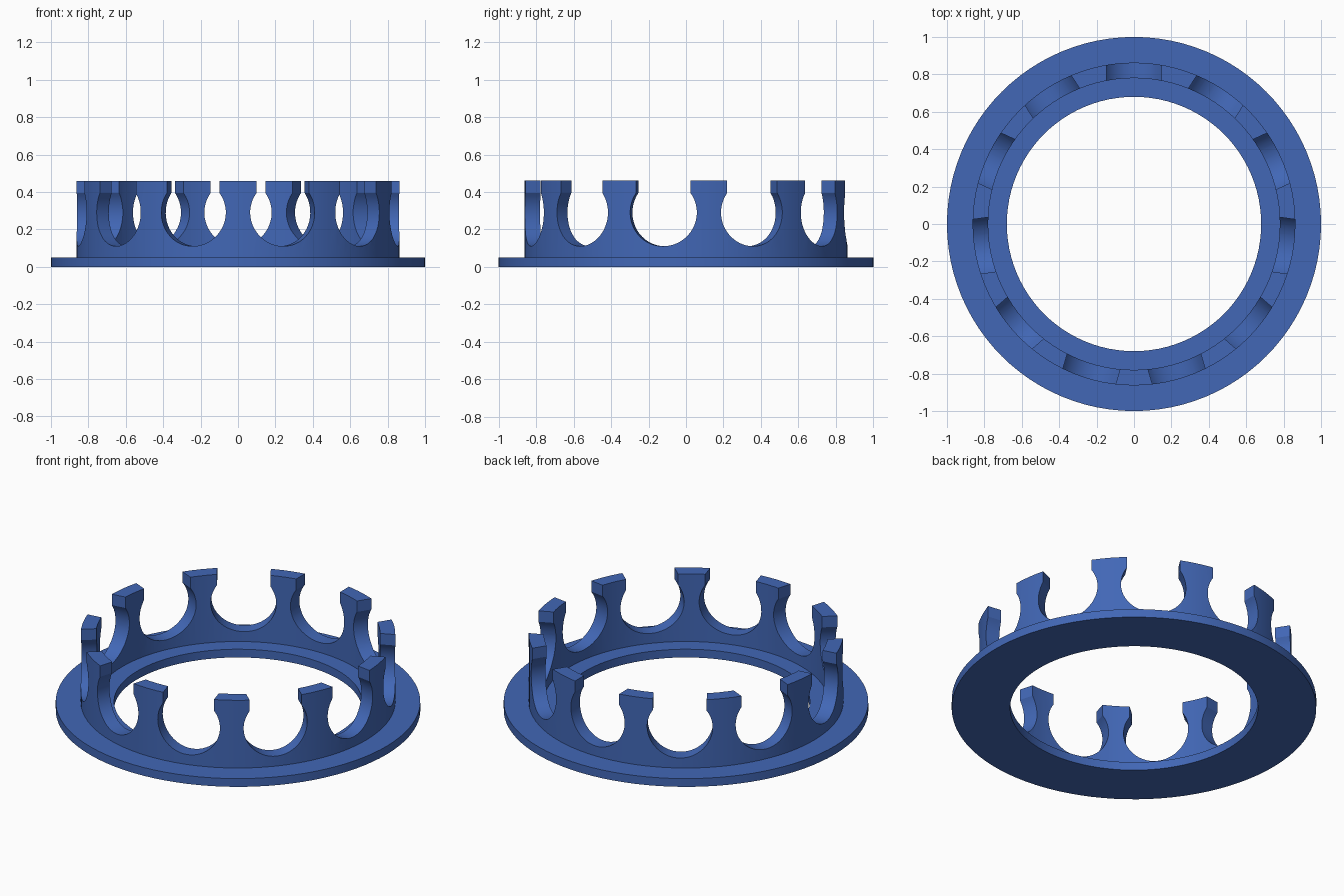
import bpy, bmesh, math
from mathutils import Matrix, Vector

if "Cube" in bpy.data.objects:
    bpy.data.objects.remove(bpy.data.objects["Cube"])

SEGMENTS = 96
SLOTS = 11

blue = bpy.data.materials.new("blue")
blue.diffuse_color = (0.054, 0.136, 0.468, 1)
blue.use_nodes = True
blue.node_tree.nodes["Principled BSDF"].inputs["Base Color"].default_value = blue.diffuse_color


def add_object(name, bm):
    bmesh.ops.recalc_face_normals(bm, faces=bm.faces)
    mesh = bpy.data.meshes.new(name)
    bm.to_mesh(mesh)
    bm.free()
    mesh.materials.append(blue)
    obj = bpy.data.objects.new(name, mesh)
    bpy.context.collection.objects.link(obj)
    return obj


# Ring: flat flange and upright wall turned from one (radius, z) profile
profile = [(0.68, 0), (1, 0), (1, 0.05), (0.863, 0.05),
           (0.863, 0.46), (0.78, 0.46), (0.78, 0.05), (0.68, 0.05)]
bm = bmesh.new()
rings = []
for s in range(SEGMENTS):
    a = 2 * math.pi * s / SEGMENTS
    rings.append([bm.verts.new((r * math.cos(a), r * math.sin(a), z)) for r, z in profile])
for s in range(SEGMENTS):
    p, q = rings[s], rings[(s + 1) % SEGMENTS]
    for i in range(len(profile)):
        j = (i + 1) % len(profile)
        bm.faces.new((p[i], q[i], q[j], p[j]))
ring = add_object("slotted_ring", bm)

# Keyhole outline: round hole opening into a straight slot at the top
radius, centre_z, half_slot = 0.18, 0.29, 0.147
start = math.acos(half_slot / radius)
sweep = math.pi + 2 * start
outline = [(half_slot, 0.6)]
for i in range(41):
    a = start - sweep * i / 40
    outline.append((radius * math.cos(a), centre_z + radius * math.sin(a)))
outline.append((-half_slot, 0.6))

# Cutters: one keyhole prism per slot, the first at the back
bm = bmesh.new()
for k in range(SLOTS):
    turn = Matrix.Rotation(2 * math.pi * k / SLOTS, 3, "Z")
    inner = [bm.verts.new(turn @ Vector((x, 0.70, z))) for x, z in outline]
    outer = [bm.verts.new(turn @ Vector((x, 0.95, z))) for x, z in outline]
    bm.faces.new(inner)
    bm.faces.new(outer[::-1])
    n = len(outline)
    for i in range(n):
        j = (i + 1) % n
        bm.faces.new((inner[i], outer[i], outer[j], inner[j]))
cutter = add_object("slot_cutters", bm)

# Cut the slots
bpy.context.view_layer.objects.active = ring
ring.select_set(True)
cutter.select_set(False)
cut = ring.modifiers.new("slots", "BOOLEAN")
cut.operation = "DIFFERENCE"
cut.solver = "EXACT"
cut.object = cutter
bpy.ops.object.modifier_apply(modifier=cut.name)
bpy.data.objects.remove(cutter)

bpy.ops.object.shade_smooth_by_angle(angle=math.radians(30))
